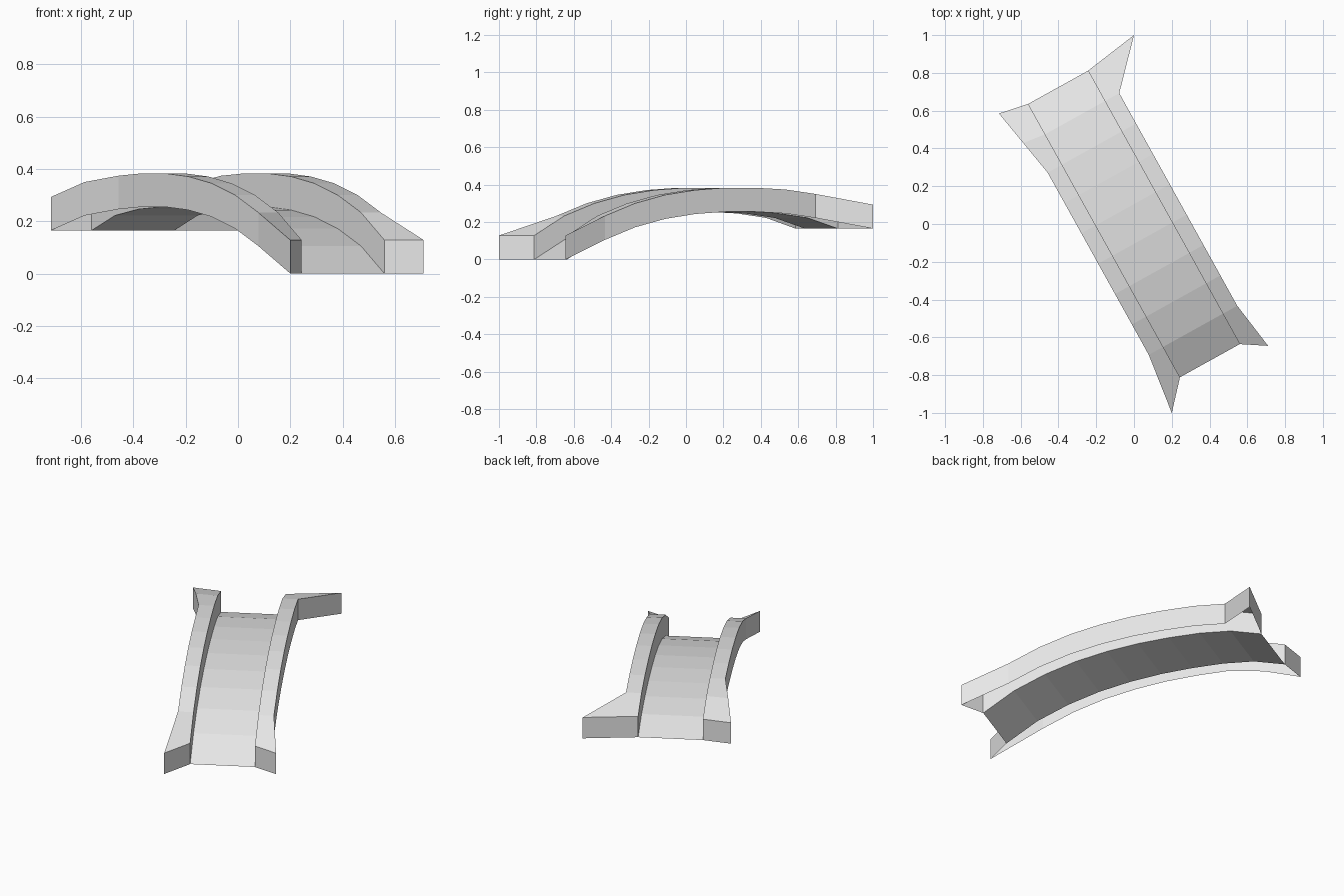
import bpy
import bmesh
from mathutils import Vector

cube = bpy.data.objects.get("Cube")
if cube:
    bpy.data.objects.remove(cube, do_unlink=True)

stone = bpy.data.materials.new("light_grey_stone")
grey = (0.8, 0.8, 0.8, 1)
stone.diffuse_color = grey
stone.use_nodes = True
stone.node_tree.nodes["Principled BSDF"].inputs["Base Color"].default_value = grey

# The bridge runs diagonally: ALONG goes front to back, ACROSS to its left
ALONG = Vector((-0.485, 0.874, 0))
ACROSS = Vector((0.874, 0.485, 0))
HALF_LENGTH = 0.828
INNER, OUTER, WALL = 0.181, 0.268, 0.128
ARCH = [0, 0.105, 0.172, 0.217, 0.243, 0.255, 0.255, 0.246, 0.222, 0.165]
LAST = len(ARCH) - 1
UP = Vector((0, 0, WALL))


def station(i, offset):
    """Point on the arch at station i, offset sideways from the centre line."""
    t = HALF_LENGTH * (2 * i / LAST - 1)
    return ALONG * t + ACROSS * offset + Vector((0, 0, ARCH[i]))


def make_object(name, rows, cap=False):
    """Skin a strip through rows of points, with optional end caps."""
    bm = bmesh.new()
    grid = [[bm.verts.new(p) for p in row] for row in rows]
    for a, b in zip(grid, grid[1:]):
        for k in range(len(a) - 1):
            bm.faces.new((a[k], a[k + 1], b[k + 1], b[k]))
    if cap:
        bm.faces.new(grid[0][::-1])
        bm.faces.new(grid[-1])
    bmesh.ops.recalc_face_normals(bm, faces=bm.faces)
    if not cap and sum(f.normal.z for f in bm.faces) < 0:
        bmesh.ops.reverse_faces(bm, faces=bm.faces)
    mesh = bpy.data.meshes.new(name)
    bm.to_mesh(mesh)
    bm.free()
    mesh.materials.append(stone)
    obj = bpy.data.objects.new(name, mesh)
    bpy.context.collection.objects.link(obj)


def parapet(name, side, front_tip, back_tip, back_steps):
    """Hollow wall, open below, whose outer face flares to a tip at each end."""
    front = Vector((*front_tip, ARCH[0]))
    back = Vector((*back_tip, ARCH[-1]))
    rows = []
    for i in range(LAST + 1):
        inner = station(i, side * INNER)
        outer = station(i, side * OUTER)
        flare_start = LAST - back_steps
        if i == 0:
            outer = front
        elif i > flare_start:
            f = (i - flare_start) / back_steps
            z = outer.z
            outer = station(flare_start, side * OUTER).lerp(back, f)
            outer.z = z
        rows.append((inner, inner + UP, outer + UP, outer))
    make_object(name, rows, cap=True)


# Arched roadway between the walls
make_object("deck", [(station(i, -INNER), station(i, INNER))
                     for i in range(LAST + 1)])

# Flared side walls
parapet("right_parapet", -1, (0.2, -1.0), (-0.715, 0.585), 2)
parapet("left_parapet", 1, (0.71, -0.645), (0.0, 1.0), 1)
